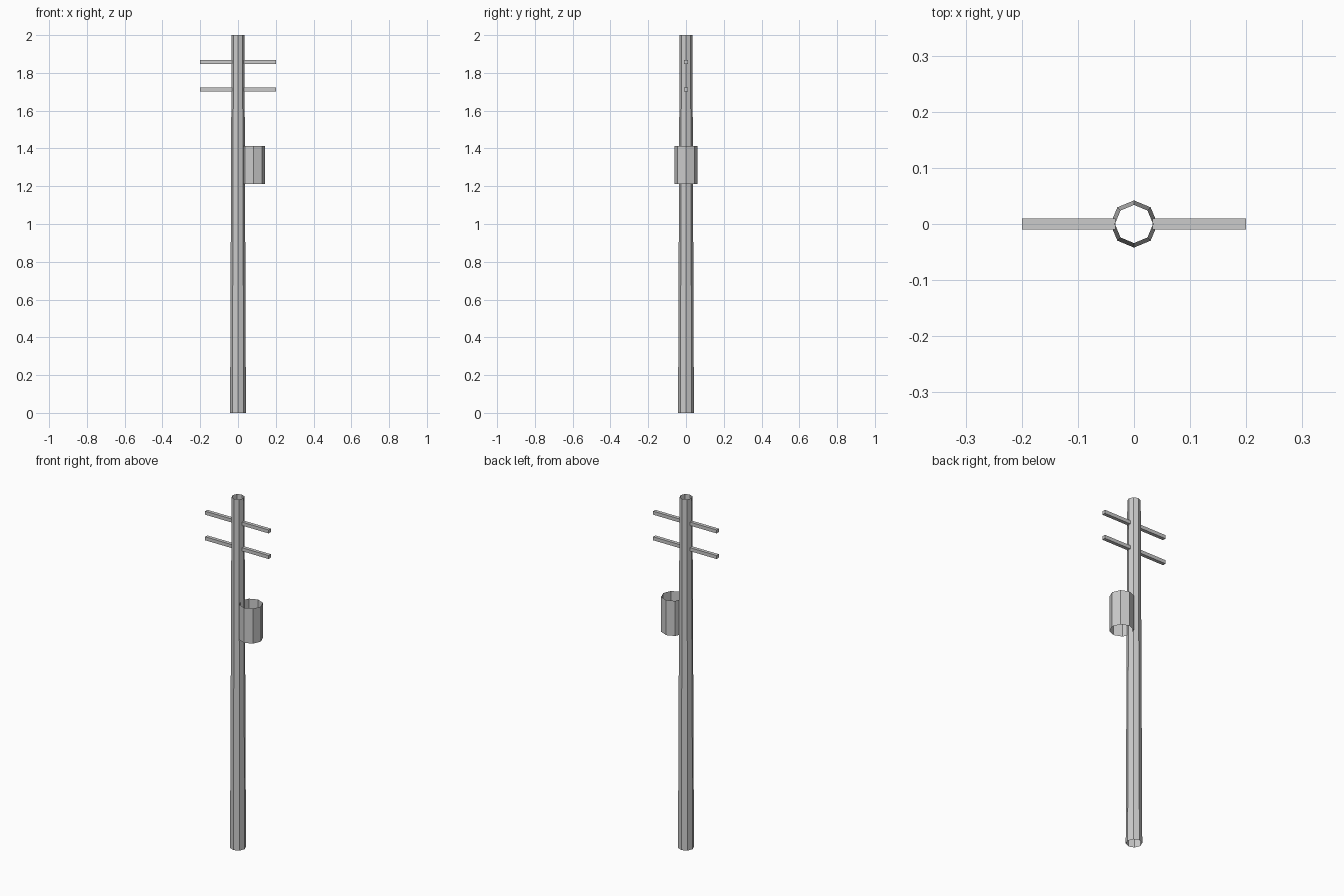
import bpy, bmesh, math
from mathutils import Matrix, Vector

if "Cube" in bpy.data.objects:
    bpy.data.objects.remove(bpy.data.objects["Cube"])


def finish(name, bm):
    mesh = bpy.data.meshes.new(name)
    bm.to_mesh(mesh)
    bm.free()
    obj = bpy.data.objects.new(name, mesh)
    bpy.context.collection.objects.link(obj)
    return obj


def open_tube(name, x, z0, z1, r0, r1, sides=8):
    """Thin, uncapped, optionally tapered tube."""
    bm = bmesh.new()
    bmesh.ops.create_cone(bm, cap_ends=False, segments=sides,
                          radius1=r0, radius2=r1, depth=z1 - z0,
                          matrix=Matrix.Translation((x, 0, (z0 + z1) / 2)))
    return finish(name, bm)


def half_arm(name, side, z, inner=0.033, outer=0.2, size=0.02):
    """Square bar from the pole surface outwards, open where it meets the pole."""
    bm = bmesh.new()
    centre = Vector((side * (inner + outer) / 2, 0, z))
    bmesh.ops.create_cube(bm, size=1, matrix=Matrix.Translation(centre)
                          @ Matrix.Diagonal((outer - inner, size, size, 1)))
    hidden = [f for f in bm.faces if f.normal.x * side < -0.5]
    bmesh.ops.delete(bm, geom=hidden, context='FACES')
    return finish(name, bm)


# Tapered octagonal pole, open at both ends
pole = open_tube("pole", 0, 0, 2, 0.042, 0.034)

# Open transformer can on the right side of the pole
can = open_tube("transformer_can", 0.082, 1.212, 1.412, 0.062, 0.062)

# Two cross arms, each in a left and a right half
for level, z in (("upper", 1.858), ("lower", 1.712)):
    for label, side in (("left", -1), ("right", 1)):
        half_arm(f"{level}_cross_arm_{label}", side, z)
